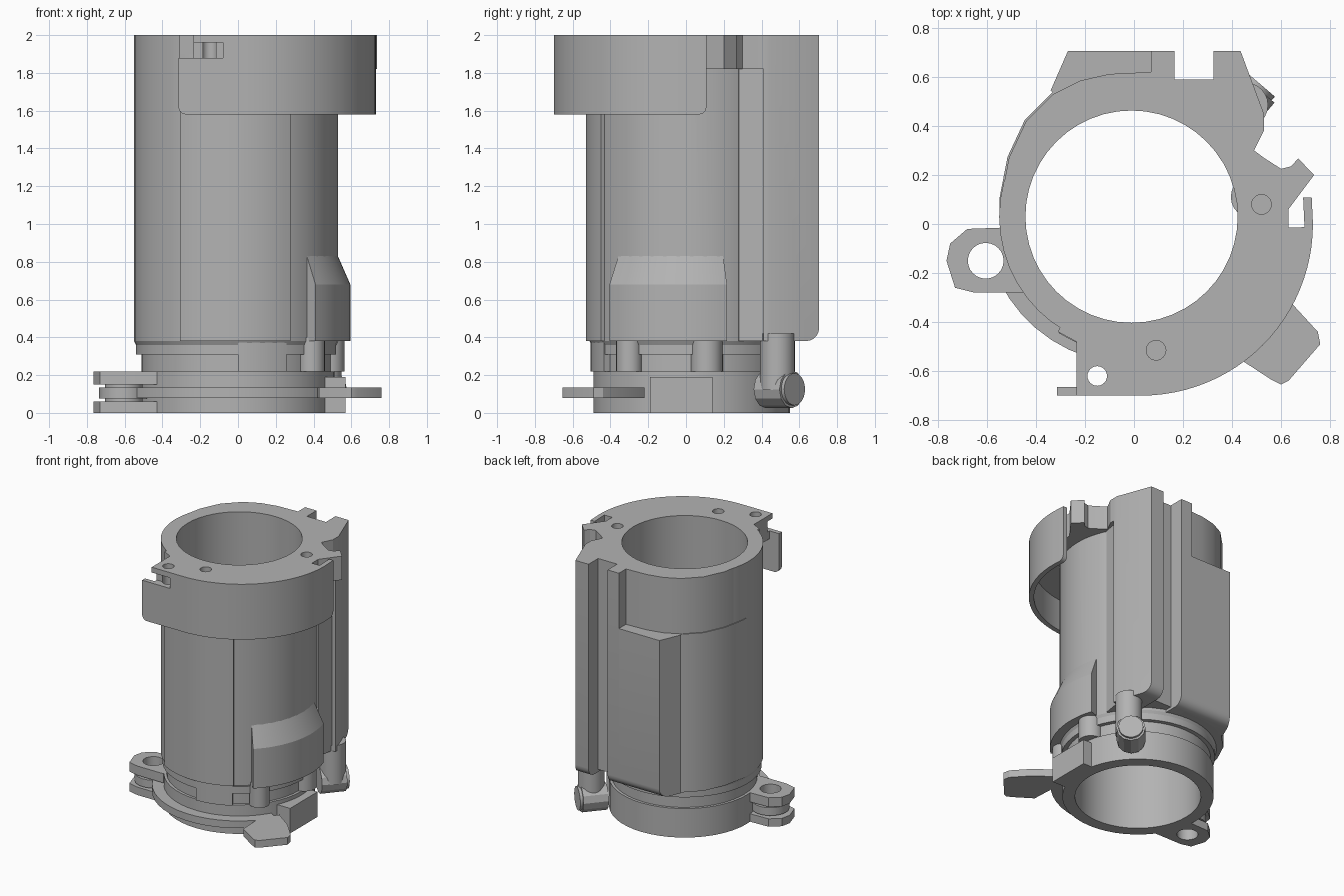
import bpy, bmesh
from math import sin, cos, radians
from mathutils import Vector, Matrix

if "Cube" in bpy.data.objects:
    bpy.data.objects.remove(bpy.data.objects["Cube"], do_unlink=True)

grey = bpy.data.materials.new("plain_grey")
grey.use_nodes = True
COLOUR = (0.45, 0.45, 0.45, 1)
grey.diffuse_color = COLOUR
grey.node_tree.nodes["Principled BSDF"].inputs["Base Color"].default_value = COLOUR

CX, CY = -0.01, 0.03      # bore axis
BORE, BODY, MID = 0.433, 0.54, 0.48
SIDES = 48


def arc(r, a0, a1, n=16, c=(CX, CY)):
    return [(c[0] + r * cos(radians(a0 + (a1 - a0) * i / n)),
             c[1] + r * sin(radians(a0 + (a1 - a0) * i / n))) for i in range(n + 1)]


def finish(name, bm):
    bmesh.ops.recalc_face_normals(bm, faces=bm.faces[:])
    me = bpy.data.meshes.new(name)
    bm.to_mesh(me)
    bm.free()
    ob = bpy.data.objects.new(name, me)
    bpy.context.collection.objects.link(ob)
    me.materials.append(grey)
    return ob


def prism(name, pts, z0, z1, top=None, round_if=None, radius=0.05):
    """Extrude an outline; top gives a different upper outline, round_if picks edges to round."""
    bm = bmesh.new()
    lo = [bm.verts.new((x, y, z0)) for x, y in pts]
    hi = [bm.verts.new((x, y, z1)) for x, y in (top or pts)]
    n = len(pts)
    bm.faces.new(lo[::-1])
    bm.faces.new(hi)
    for i in range(n):
        bm.faces.new((lo[i], lo[(i + 1) % n], hi[(i + 1) % n], hi[i]))
    if round_if:
        edges = [e for e in bm.edges if all(round_if(v.co) for v in e.verts)]
        bmesh.ops.bevel(bm, geom=edges, offset=radius, segments=5, affect='EDGES', profile=0.5)
    return finish(name, bm)


def sector(name, r0, r1, a0, a1, z0, z1, r_top=None):
    top = arc(r_top, a0, a1) + arc(r0, a1, a0) if r_top else None
    return prism(name, arc(r1, a0, a1) + arc(r0, a1, a0), z0, z1, top)


def lathe(name, profile):
    bm = bmesh.new()
    rings = [[bm.verts.new((x, y, z)) for x, y in arc(r, 0, 360, SIDES)[:-1]] for r, z in profile]
    for k, ring in enumerate(rings):
        nxt = rings[(k + 1) % len(rings)]
        for i in range(SIDES):
            j = (i + 1) % SIDES
            bm.faces.new((ring[i], ring[j], nxt[j], nxt[i]))
    return finish(name, bm)


def rod(name, start, end, r, sides=24):
    a, b = Vector(start), Vector(end)
    bm = bmesh.new()
    turn = (b - a).to_track_quat('Z', 'Y').to_matrix().to_4x4()
    bmesh.ops.create_cone(bm, cap_ends=True, segments=sides, radius1=r, radius2=r,
                          depth=(b - a).length, matrix=Matrix.Translation((a + b) / 2) @ turn)
    return finish(name, bm)


def box(name, x0, x1, y0, y1, z0, z1):
    return prism(name, [(x0, y0), (x1, y0), (x1, y1), (x0, y1)], z0, z1)


def cut(targets, cutter):
    for ob in targets:
        mod = ob.modifiers.new("cut", 'BOOLEAN')
        mod.operation, mod.solver, mod.object = 'DIFFERENCE', 'EXACT', cutter
        bpy.context.view_layer.objects.active = ob
        with bpy.context.temp_override(object=ob, active_object=ob):
            bpy.ops.object.modifier_apply(modifier=mod.name)
    bpy.data.objects.remove(cutter, do_unlink=True)


# Main tube with stepped neck and base ring
tube = lathe("main_tube", [(BORE, 0), (0.52, 0), (0.52, 0.22), (0.5, 0.22), (0.5, 0.31),
                           (0.53, 0.31), (0.53, 0.36), (BODY, 0.38), (BODY, 2), (BORE, 2)])
sector("front_panel", MID, 0.56, 238, 301, 0.38, 1.9)
sector("front_neck_boss", MID, 0.535, 271, 300, 0.22, 0.38)

# Outer shroud on the back right quarter, slightly thicker below the step
outline = [(0.07, 0.62), (-0.1, 0.612), (-0.22, 0.585), (-0.33, 0.53), (-0.44, 0.42),
           (-0.51, 0.27), (-0.543, 0.1), (-0.54, -0.02)]
inner = arc(MID, 185, 80)
prism("upper_shroud", outline + inner, 1.58, 2)
prism("lower_shroud", [(x * 1.012, y * 1.012) for x, y in outline] + inner, 0.38, 1.58)

# Back blocks, with a long slot between the two rails
low_edge = lambda v: v.z < 0.39 and v.y > 0.7
prism("back_panel", [(0.07, 0.705), (-0.27, 0.705), (-0.34, 0.545), (-0.25, 0.45), (0.07, 0.5)],
      0.38, 1.58, round_if=low_edge, radius=0.07)
prism("slot_rail", [(0.165, 0.705), (0.07, 0.705), (0.07, 0.5), (0.165, 0.48)],
      0.38, 2, round_if=low_edge, radius=0.07)
prism("slot_floor", [(0.165, 0.59), (0.165, 0.48), (0.325, 0.4), (0.325, 0.59)], 0.4, 2)
corner = prism("corner_rail", [(0.325, 0.705), (0.325, 0.4), (0.41, 0.26), (0.48, 0.28),
                               (0.5, 0.41), (0.53, 0.41), (0.53, 0.45), (0.435, 0.705)],
               0.38, 2, round_if=low_edge, radius=0.07)

# Bulge low on the left side
sector("side_bulge", MID, 0.605, -46, 18, 0.38, 0.68)
sector("side_bulge_taper", MID, 0.605, -46, 18, 0.68, 0.84, r_top=0.535)

# Top flange plate and its hanging collar wall
hub = (0.03, 0.0)
plate = prism("top_flange",
              [(0.53, 0.45), (0.53, 0.38), (0.49, 0.3), (0.53, 0.27), (0.6, 0.225), (0.64, 0.235),
               (0.67, 0.267), (0.735, 0.2), (0.63, 0.06), (0.63, -0.015)]
              + arc(0.69, -1, -90, 20, hub)
              + [(-0.235, -0.69), (-0.235, -0.48), (-0.31, -0.44)] + arc(MID, 236, 412, 24), 1.82, 2)
ends = lambda v: v.z < 1.6 and (v.x < -0.3 or v.y > 0.1)
wall = prism("collar_wall",
             [(-0.315, -0.70)] + arc(0.70, -90, 0, 24, hub) + [(0.725, 0.108), (0.69, 0.108)]
             + arc(0.665, 0, -90, 24, hub) + [(-0.315, -0.665)], 1.58, 2, round_if=ends, radius=0.04)
cut([wall], box("wall_notch", -0.5, -0.235, -0.8, -0.5, 1.88, 2.1))
cut([wall, plate], box("wall_slot", -0.3, -0.08, -0.8, -0.64, 1.88, 1.96))

# Screw holes in the top: three blind and one through
for x, y in [(0.24, 0.505), (0.52, 0.08), (0.09, -0.515)]:
    cut([tube, plate, corner], rod("blind_hole", (x, y, 1.92), (x, y, 2.1), 0.04))
cut([plate], rod("through_hole", (-0.15, -0.62, 1.5), (-0.15, -0.62, 2.1), 0.04))

# Hinge ears, two plates with a smaller knuckle between
ear = [(-0.44, -0.015), (-0.54, -0.015), (-0.68, -0.02), (-0.75, -0.08), (-0.765, -0.15),
       (-0.73, -0.26), (-0.65, -0.28), (-0.43, -0.28)]
pin = Vector((-0.605, -0.15))
ears = [prism("lower_ear", ear, 0, 0.06), prism("upper_ear", ear, 0.15, 0.22)]
ears.append(rod("hinge_knuckle", (*pin, 0.075), (*pin, 0.135), 0.13))
ears.append(rod("hinge_bush", (*pin, 0.05), (*pin, 0.16), 0.1))
cut(ears, rod("pin_hole", (*pin, -0.1), (*pin, 0.4), 0.073))

# Lever band around the front and its finger tab
sector("lever_band", 0.515, 0.6, 206, 330, 0.08, 0.135)
prism("finger_tab", [(0.42, -0.35), (0.43, -0.55), (0.56, -0.635), (0.6, -0.655), (0.63, -0.64),
                     (0.76, -0.49), (0.75, -0.44), (0.64, -0.32), (0.5, -0.22)], 0.08, 0.135)

# Side block and locating studs
box("base_side_block", 0.44, 0.57, -0.19, 0.14, 0, 0.19)
for x, y, r in [(0.39, -0.3, 0.07), (0.48, 0.11, 0.085)]:
    rod("locating_stud", (x, y, 0.22), (x, y, 0.4), r)

# Inlet fitting at the back left corner
face = Vector((0.51, 0.575, 0.125))
way = Vector((0.65, 0.76, 0))
rod("inlet_post", (0.455, 0.485, 0.12), (0.455, 0.485, 0.42), 0.092)
rod("inlet_barrel", face - way * 0.2, face - way * 0.02, 0.1, 12)
rod("inlet_cap", face - way * 0.03, face, 0.085)

# Smooth the curved sides and keep the edges crisp
bpy.ops.object.select_all(action='DESELECT')
for ob in bpy.context.collection.objects:
    if ob.type == 'MESH' and grey.name in ob.data.materials:
        ob.select_set(True)
        bpy.context.view_layer.objects.active = ob
bpy.ops.object.shade_smooth_by_angle(angle=radians(25))
